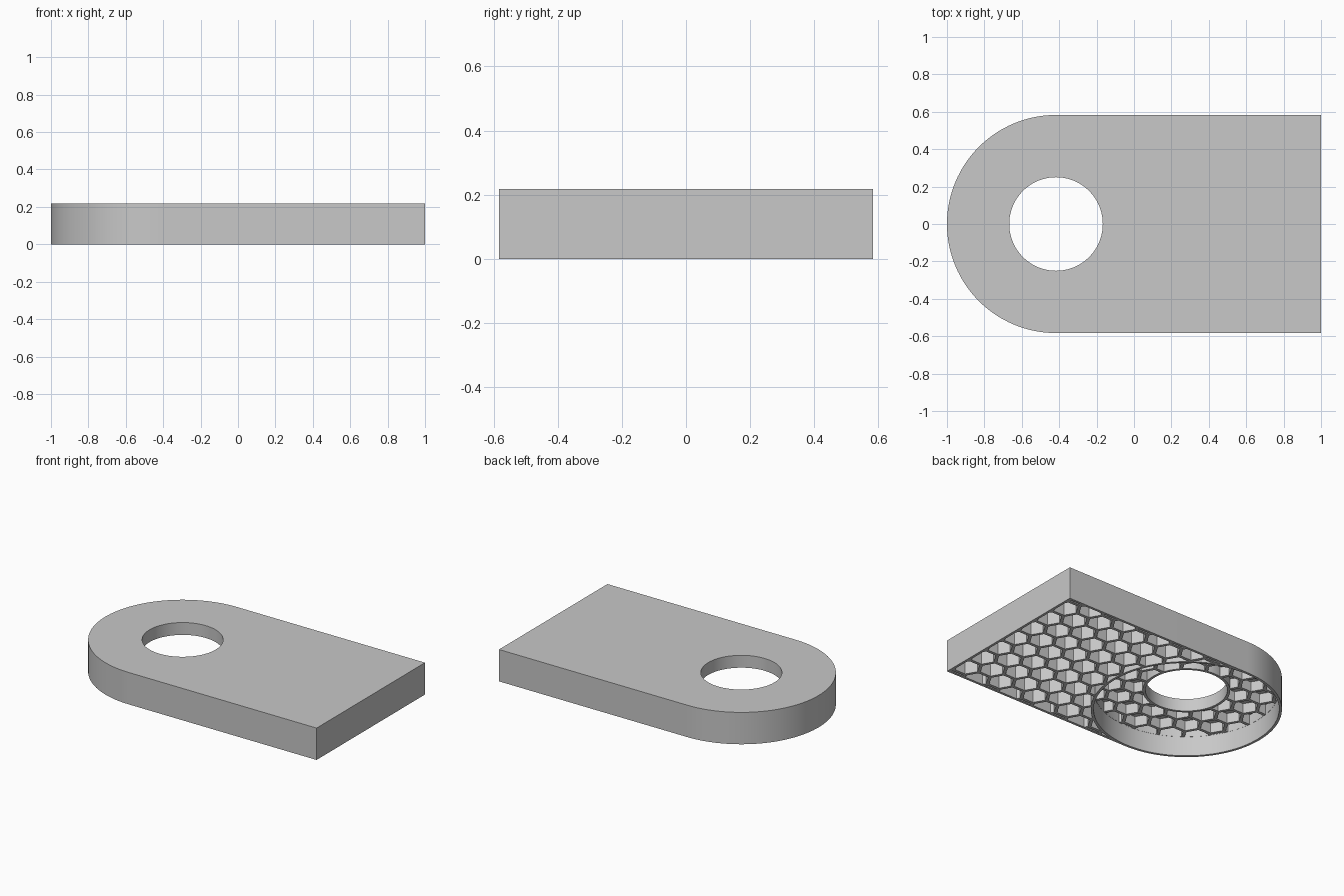
import bpy, bmesh, math

start = bpy.data.objects.get("Cube")
if start:
    bpy.data.objects.remove(start, do_unlink=True)

HEIGHT = 0.217      # overall thickness
RADIUS = 0.583      # rounded end and half width
HOLE = 0.25         # through hole radius
CX = -0.417         # centre of the rounded end
WALL = 0.017        # outer walls, collar and top skin
RECESS = 0.133      # depth of the round pocket underneath
PITCH = 0.156       # honeycomb spacing
RIB = 0.02          # honeycomb rib thickness

grey = bpy.data.materials.new("plain grey")
grey.use_nodes = True
grey.diffuse_color = (0.58, 0.58, 0.58, 1)
grey.node_tree.nodes["Principled BSDF"].inputs["Base Color"].default_value = (0.58, 0.58, 0.58, 1)


def arc(cx, cy, r, a0, a1, n):
    """Points along an arc, in degrees, without the end point."""
    angles = [math.radians(a0 + (a1 - a0) * i / n) for i in range(n)]
    return [(cx + r * math.cos(a), cy + r * math.sin(a)) for a in angles]


def prisms(name, outlines, z0, z1):
    """Closed prisms, one for each outline, in a single object."""
    bm = bmesh.new()
    for pts in outlines:
        low = [bm.verts.new((x, y, z0)) for x, y in pts]
        high = [bm.verts.new((x, y, z1)) for x, y in pts]
        bm.faces.new(low[::-1])
        bm.faces.new(high)
        for i in range(len(pts)):
            j = (i + 1) % len(pts)
            bm.faces.new((low[i], low[j], high[j], high[i]))
    mesh = bpy.data.meshes.new(name)
    bm.to_mesh(mesh)
    bm.free()
    mesh.materials.append(grey)
    obj = bpy.data.objects.new(name, mesh)
    bpy.context.collection.objects.link(obj)
    return obj


def combine(target, other, operation):
    """Apply an exact boolean and discard the helper."""
    mod = target.modifiers.new("cut", 'BOOLEAN')
    mod.operation = operation
    mod.solver = 'EXACT'
    mod.object = other
    bpy.context.view_layer.update()
    graph = bpy.context.evaluated_depsgraph_get()
    result = bpy.data.meshes.new_from_object(target.evaluated_get(graph))
    target.modifiers.clear()
    target.data = result
    bpy.data.objects.remove(other, do_unlink=True)


def disc(name, r, z0, z1):
    return prisms(name, [arc(CX, 0, r, 0, 360, 128)], z0, z1)


def tongue(inset):
    """Outline with one rounded end and one square end."""
    r = RADIUS - inset
    x = 1 - inset
    return [(x, -r), (x, r)] + arc(CX, 0, r, 90, 270, 64) + [(CX, -r)]


def honeycomb(name, z0, z1):
    """Grid of hexagonal cells with corners pointing along x."""
    r = (PITCH - RIB) / math.sqrt(3)
    step = PITCH * math.sqrt(3) / 2
    cells = []
    for i in range(-5, 12):
        for j in range(-4, 5):
            cells.append(arc(CX + i * step, (j + 0.5 * (i % 2)) * PITCH, r, 0, 360, 6))
    return prisms(name, cells, z0, z1)


# Solid plate
plate = prisms("ribbed_plate", [tongue(0)], 0, HEIGHT)

# Deep cells under the square part
deep = honeycomb("deep_cells", -0.1, HEIGHT - WALL)
combine(deep, prisms("deep_area", [tongue(WALL)], -0.2, HEIGHT), 'INTERSECT')
combine(deep, disc("round_wall", RADIUS, -0.3, HEIGHT + 0.1), 'DIFFERENCE')
combine(plate, deep, 'DIFFERENCE')

# Round pocket
combine(plate, disc("pocket", RADIUS - WALL, -0.1, RECESS), 'DIFFERENCE')

# Shallow cells around the hole, leaving a collar
shallow = honeycomb("shallow_cells", RECESS - 0.04, HEIGHT - WALL)
combine(shallow, disc("shallow_area", RADIUS - WALL - 0.001, 0, HEIGHT + 0.1), 'INTERSECT')
combine(shallow, disc("collar", HOLE + WALL, -0.1, HEIGHT + 0.2), 'DIFFERENCE')
combine(plate, shallow, 'DIFFERENCE')

# Through hole
combine(plate, disc("hole", HOLE, -0.1, HEIGHT + 0.1), 'DIFFERENCE')

# Smooth curves with sharp edges
bpy.ops.object.select_all(action='DESELECT')
plate.select_set(True)
bpy.context.view_layer.objects.active = plate
bpy.ops.object.shade_smooth_by_angle(angle=math.radians(25))
